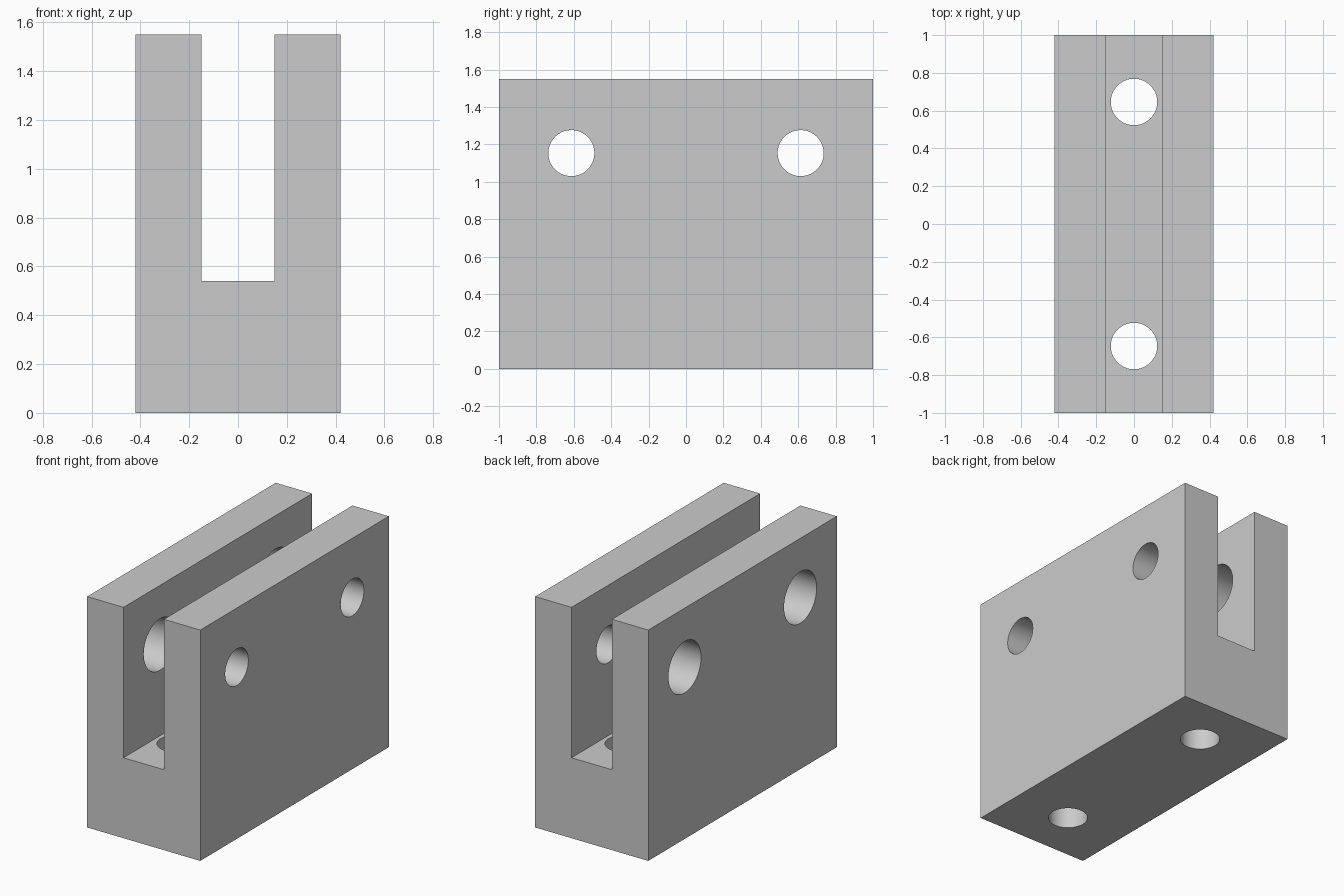
import bpy
import bmesh
from math import pi
from mathutils import Matrix, Vector

if "Cube" in bpy.data.objects:
    bpy.data.objects.remove(bpy.data.objects["Cube"], do_unlink=True)

WIDTH, LENGTH, HEIGHT = 0.84, 2.0, 1.55
SLOT, FLOOR = 0.30, 0.54
SMALL, LARGE = 0.123, 0.173

grey = bpy.data.materials.new("light_grey")
grey.use_nodes = True
grey.diffuse_color = (0.6, 0.6, 0.6, 1)
grey.node_tree.nodes["Principled BSDF"].inputs["Base Color"].default_value = (0.6, 0.6, 0.6, 1)


def make_object(name, bm):
    bmesh.ops.recalc_face_normals(bm, faces=bm.faces)
    mesh = bpy.data.meshes.new(name)
    bm.to_mesh(mesh)
    bm.free()
    mesh.materials.append(grey)
    obj = bpy.data.objects.new(name, mesh)
    bpy.context.collection.objects.link(obj)
    return obj


def add_drill(bm, centre, radius, depth, along_x):
    turn = Matrix.Rotation(pi / 2 if along_x else 0, 4, "Y")
    bmesh.ops.create_cone(bm, cap_ends=True, segments=64, radius1=radius, radius2=radius,
                          depth=depth, matrix=Matrix.Translation(centre) @ turn)


# Clevis body: U-shaped profile extruded along its length
w, s = WIDTH / 2, SLOT / 2
profile = [(-w, 0), (w, 0), (w, HEIGHT), (s, HEIGHT),
           (s, FLOOR), (-s, FLOOR), (-s, HEIGHT), (-w, HEIGHT)]
bm = bmesh.new()
face = bm.faces.new([bm.verts.new((x, -LENGTH / 2, z)) for x, z in profile])
ext = bmesh.ops.extrude_face_region(bm, geom=[face])
bmesh.ops.translate(bm, vec=Vector((0, LENGTH, 0)),
                    verts=[v for v in ext["geom"] if isinstance(v, bmesh.types.BMVert)])
body = make_object("clevis_bracket", bm)

# Drills: small holes in the left wall, large in the right wall, mounting holes in the base
bm = bmesh.new()
wall_x = (w + s) / 2
for side in (-1, 1):
    add_drill(bm, (wall_x, side * 0.613, 1.153), SMALL, 0.4, True)
    add_drill(bm, (-wall_x, side * 0.613, 1.153), LARGE, 0.4, True)
    add_drill(bm, (0, side * 0.646, FLOOR / 2), SMALL, FLOOR + 0.1, False)
drills = make_object("hole_cutter", bm)
drills.hide_render = True

cut = body.modifiers.new("holes", "BOOLEAN")
cut.operation = "DIFFERENCE"
cut.solver = "EXACT"
cut.object = drills

# Apply the cut, then smooth the bores while keeping edges sharp
bpy.ops.object.select_all(action="DESELECT")
body.select_set(True)
bpy.context.view_layer.objects.active = body
bpy.ops.object.modifier_apply(modifier=cut.name)
bpy.data.objects.remove(drills, do_unlink=True)
bpy.ops.object.shade_smooth_by_angle(angle=pi / 6)
